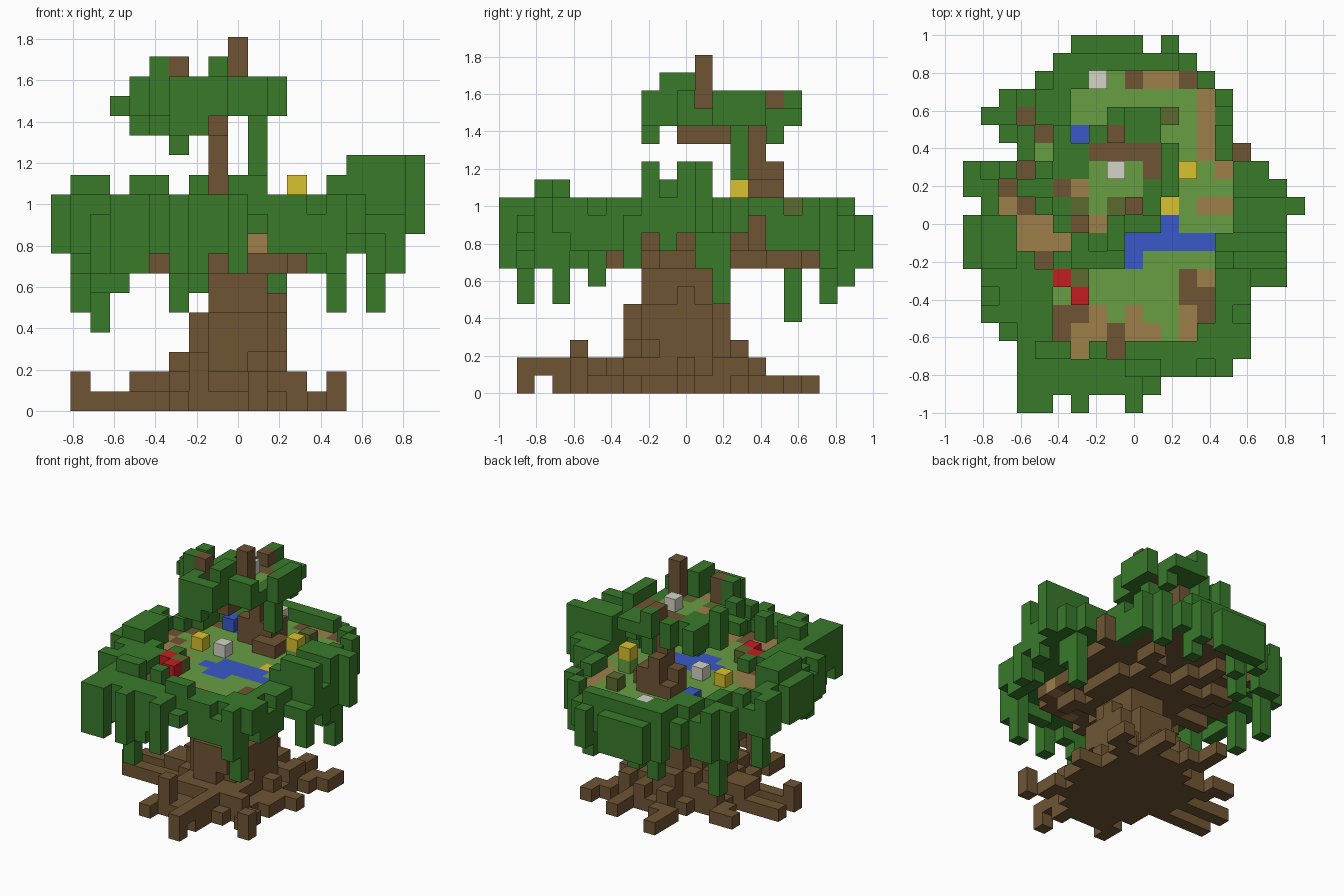
import bpy, bmesh, random
from mathutils import Vector

random.seed(4)
U = 2 / 21  # block size

if "Cube" in bpy.data.objects:
    bpy.data.objects.remove(bpy.data.objects["Cube"])


def material(name, r, g, b):
    linear = [((c / 255 + .055) / 1.055) ** 2.4 for c in (r, g, b)]
    m = bpy.data.materials.new(name)
    m.use_nodes = True
    m.diffuse_color = (*linear, 1)
    m.node_tree.nodes["Principled BSDF"].inputs["Base Color"].default_value = (*linear, 1)
    return m


MATS = {
    "leaf": material("leaf green", 56, 122, 42),
    "bark": material("bark brown", 111, 85, 51),
    "path": material("path tan", 157, 126, 74),
    "grass": material("grass green", 104, 159, 66),
    "moss": material("moss olive", 92, 106, 46),
    "water": material("water blue", 57, 89, 202),
    "gold": material("gold yellow", 216, 194, 46),
    "red": material("red", 196, 29, 33),
    "stone": material("pale stone", 212, 212, 198),
}

parts = {}   # part name -> {cell: colour}
filled = {}  # cell -> part name, so blocks never overlap


def put(part, colour, x, y, low, high=None):
    """Stack blocks from layer low to layer high at one spot; later blocks win."""
    for k in range(low, (low if high is None else high) + 1):
        cell = (x, y, k)
        if cell in filled:
            parts[filled[cell]].pop(cell)
        filled[cell] = part
        parts.setdefault(part, {})[cell] = colour


def disc(part, colour, cx, cy, rx, ry, low, high=None):
    for x in range(-10, 11):
        for y in range(-10, 11):
            if ((x - cx) / rx) ** 2 + ((y - cy) / ry) ** 2 <= 1:
                put(part, colour, x, y, low, high)


def arm(part, colour, start, end, layer):
    """Blocky line that steps one axis at a time."""
    a, b = Vector(start), Vector(end)
    steps = int(abs(b.x - a.x) + abs(b.y - a.y))
    for s in range(steps + 1):
        p = a.lerp(b, s / steps)
        put(part, colour, round(p.x), round(p.y), layer)


def spans(rows, top):
    """Set of spots from (first, last) x spans, listed from the back row forward."""
    return {(x, top - n) for n, (a, b) in enumerate(rows) for x in range(a, b + 1)}


def is_edge(spot, area):
    x, y = spot
    return any(n not in area for n in ((x + 1, y), (x - 1, y), (x, y + 1), (x, y - 1)))


# Roots and trunk
disc("trunk", "bark", 0, -1, 4.3, 5.2, 0)
for x, y in ((1, -7), (5, -6), (5, 5), (-8, -2), (-3, -7), (-6, 3), (-2, 7), (2, 6), (-8, 0), (5, 0)):
    arm("roots", "bark", (0, -1), (x, y), 0)
    arm("roots", "bark", (0, -1), (round(x * .6), round(y * .6)), 1)
arm("roots", "bark", (1, -4), (1, -9), 1)
put("roots", "bark", 1, -9, 0)
put("roots", "bark", -8, -2, 1)
put("roots", "bark", 5, -6, 1)
put("roots", "bark", -2, -6, 0, 2)
disc("trunk", "bark", -.3, -.3, 3.2, 3.8, 1)
disc("trunk", "bark", -.4, 0, 2.8, 3.3, 2)
disc("trunk", "bark", 0, -.5, 2.5, 2.9, 3, 4)
disc("trunk", "bark", 0, -.5, 1.7, 2, 5, 7)
put("trunk", "bark", 2, 0, 5)

# Main crown: outline and the sunken clearing inside it
outline = spans([(-3, 0), (-4, 3), (-5, 4), (-7, 5), (-8, 5), (-7, 5), (-6, 6), (-9, 7), (-9, 8), (-8, 9),
                 (-9, 8), (-9, 8), (-9, 8), (-8, 8), (-8, 6), (-8, 6), (-7, 6), (-6, 6), (-6, 5), (-6, 1),
                 (-6, -5)], 10) | {(2, 10), (-3, -10), (0, -10)}
clearing = spans([(-2, 3), (-3, 4), (-3, 4), (-5, 4), (-5, 4), (-6, 5), (-7, 5), (-7, 5), (-6, 5), (-6, 4),
                  (-5, 4), (-4, 4), (-4, 4), (-4, 4), (-4, 3)], 8) | {(-3, -7), (-1, -7), (-6, 6)}

for x, y in sorted(outline - clearing):
    low, high = 9, 10
    if is_edge((x, y), outline):
        low = random.choice((8, 9)) if x >= 6 else random.choice((7, 8, 8))
        high = random.choice((9, 10, 10))
        if abs(y) == 10:
            low, high = 7, 9 if y > 0 else 10
        elif abs(x) == 9:
            low, high = 8 if x < 0 else 9, 10
        elif y < -5 and x == 1:
            low = 9
    elif y == -7 and x < -1 or y == -8 and x in (0, 1) or x < -6 and -3 < y < 2:
        high = 11
    if x >= 6 and y in (-2, 0, 1):
        high = 12
    put("crown_leaves", "leaf", x, y, low, high)
for x, y, low in ((-3, -9, 5), (5, -7, 5), (7, 2, 5), (-7, 6, 4), (-8, 2, 5), (-3, 8, 5),
                  (-6, -5, 6), (2, 9, 6), (-2, 9, 6), (-7, -5, 6), (8, -3, 7), (7, 1, 7)):
    put("hanging_vines", "leaf", x, y, low, 9)
put("crown_leaves", "leaf", 5, -2, 9, 11)

# Clearing floor on a layer of branches
for x, y in clearing:
    put("branches", "bark", x, y, 8)
    put("clearing_floor", "grass", x, y, 9)
disc("branches", "bark", 0, 0, 3.3, 3.8, 7)
for tip in ((3, -4), (-4, -4), (-6, 0), (3, 2), (3, 6), (-2, 7), (-5, 4), (0, -4), (-5, -2)):
    arm("branches", "bark", (0, 0), tip, 7)
arm("branches", "bark", (4, 0), (6, 0), 8)
arm("branches", "bark", (4, 4), (6, 4), 8)
put("branches", "bark", 6, 4, 9)
put("branches", "path", 4, -4, 8)
put("branches", "path", 1, -6, 8)

# Painted ground: (row, first x, last x)
ground = {
    "path": [(8, 1, 2), (7, 4, 4), (6, 4, 4), (5, 4, 4), (4, 4, 4), (3, 5, 5), (1, 4, 5), (1, -7, -7),
             (0, -6, -5), (-1, -6, -4), (-3, 4, 4), (-5, 3, 3), (-5, -3, -2), (-6, -3, -2), (-6, 0, 1),
             (-6, 3, 3), (-7, -3, -3), (-5, 0, 0)],
    "bark": [(8, 0, 0), (8, 3, 3), (6, -6, -6), (5, -5, -5), (3, -6, -6), (2, -7, -7), (1, -6, -6),
             (-2, -5, -5), (-3, 3, 3), (-4, 3, 4), (-5, 4, 4), (-5, -4, -3), (-6, -4, -4), (-6, -1, -1),
             (-7, -1, -1)],
    "water": [(5, -3, -3), (0, -1, 2), (-1, -2, 4), (-2, -1, 0)],
    "gold": [(1, 2, 2)],
}
for colour, rows in ground.items():
    for y, a, b in rows:
        for x in range(a, b + 1):
            put("clearing_floor", colour, x, y, 9)

# Small blocks standing in the clearing
for colour, x, y, k in (("stone", -2, 8, 10), ("stone", -2, 1, 10), ("water", -4, 5, 10), ("moss", 2, 6, 10),
                        ("moss", -3, -3, 10), ("red", -4, -3, 10), ("red", -3, -4, 10), ("gold", -4, 1, 10),
                        ("leaf", -4, -2, 10), ("grass", 3, 3, 10), ("gold", 3, 3, 11)):
    put("clearing_blocks", colour, x, y, k)

# Upper trunk, its stepped foot and its forward branch
put("upper_trunk", "bark", -1, 5, 8, 12)
put("upper_trunk", "bark", -1, 4, 10, 14)
for x, y, k in ((0, 4, 11), (-2, 4, 11), (-2, 5, 10), (0, 5, 11), (0, 3, 10), (1, 4, 10), (1, 3, 10)):
    put("upper_trunk", "bark", x, y, 10, k)
arm("upper_trunk", "bark", (-1, 4), (-1, 0), 14)

# Upper crown: rim leaves around a small floor
top_area = spans([(-1, 1), (-2, 1), (-4, 2), (-5, 2), (-6, 2), (-5, 1), (-4, 1), (-3, -1), (-3, -1)], 6) | {(-4, 5)}
for x, y in sorted(top_area):
    low = high = 15
    if is_edge((x, y), top_area) and x > -6:
        if y not in (-1, 0, 1, 6) and x not in (-1, 2):
            low = 14
        if y < 1 or x in (-5, 2) or (x, y) == (-1, 6):
            high = 16
        if (x, y) in ((-4, 0), (-2, -1), (-1, -1)):
            high = 17
    put("upper_leaves", "leaf", x, y, low, high)
put("upper_leaves", "leaf", -1, 0, 15, 17)
put("upper_vines", "leaf", 1, 3, 12, 14)
put("upper_vines", "leaf", -3, 3, 13, 14)
for colour, y, a, b in (("bark", 4, -2, 1), ("grass", 3, -2, 0), ("bark", 3, 1, 1), ("bark", 2, -4, -4),
                        ("path", 2, -3, -3), ("grass", 2, -2, 0), ("moss", 1, -3, -3), ("grass", 1, -2, -2),
                        ("moss", 1, -1, -1), ("path", 0, -2, -2)):
    for x in range(a, b + 1):
        put("upper_floor", colour, x, y, 15)
put("upper_blocks", "stone", -1, 3, 16)
put("upper_blocks", "bark", -1, 5, 16)
put("upper_blocks", "bark", -3, 0, 15, 17)
put("post", "bark", 0, 1, 15, 18)

# One mesh per part, keeping only the outer block faces
AXES = [Vector(v) for v in ((1, 0, 0), (0, 1, 0), (0, 0, 1))]
for part, cells in parts.items():
    colours = sorted(set(cells.values()))
    bm = bmesh.new()
    for cell, colour in cells.items():
        centre = Vector(cell) + AXES[2] / 2
        for a in range(3):
            for sign in (1, -1):
                n = AXES[a] * sign
                if tuple(int(c) for c in Vector(cell) + n) in filled:
                    continue
                u, v = AXES[(a + 1) % 3] * sign / 2, AXES[(a + 2) % 3] / 2
                f = bm.faces.new([bm.verts.new((centre + n / 2 + c) * U) for c in (-u - v, u - v, u + v, v - u)])
                f.material_index = colours.index(colour)
    bmesh.ops.remove_doubles(bm, verts=bm.verts, dist=U / 100)
    mesh = bpy.data.meshes.new(part)
    bm.to_mesh(mesh)
    bm.free()
    for colour in colours:
        mesh.materials.append(MATS[colour])
    bpy.context.scene.collection.objects.link(bpy.data.objects.new(part, mesh))
